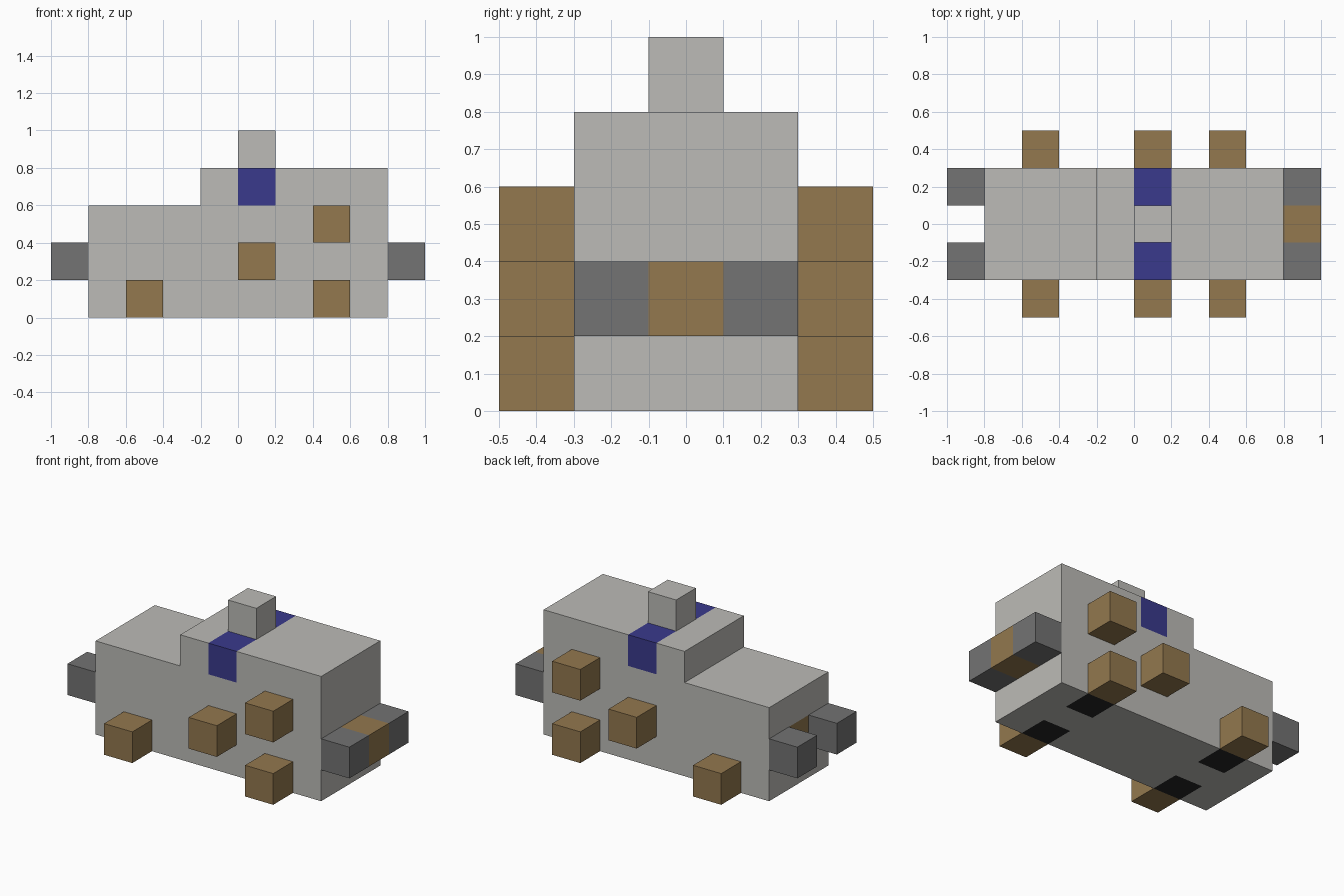
import bpy
import bmesh
from mathutils import Vector

if "Cube" in bpy.data.objects:
    bpy.data.objects.remove(bpy.data.objects["Cube"], do_unlink=True)

U = 0.2  # block size


def material(name, rgb):
    """Flat material from 8-bit display values, stored as linear."""
    linear = [((c / 255 + 0.055) / 1.055) ** 2.4 for c in rgb]
    mat = bpy.data.materials.new(name)
    mat.use_nodes = True
    mat.diffuse_color = (*linear, 1)
    mat.node_tree.nodes["Principled BSDF"].inputs["Base Color"].default_value = (*linear, 1)
    return mat


light_grey = material("light grey", (188, 187, 183))
dark_grey = material("dark grey", (115, 115, 115))
brown = material("brown", (147, 120, 78))
blue = material("blue", (58, 58, 140))
black = material("black", (37, 37, 37))


def finish(name, bm, mats):
    bmesh.ops.recalc_face_normals(bm, faces=bm.faces)
    mesh = bpy.data.meshes.new(name)
    bm.to_mesh(mesh)
    bm.free()
    for mat in mats:
        mesh.materials.append(mat)
    obj = bpy.data.objects.new(name, mesh)
    bpy.context.collection.objects.link(obj)
    return obj


def block(name, centre, mat):
    bm = bmesh.new()
    bmesh.ops.create_cube(bm, size=U)
    obj = finish(name, bm, [mat])
    obj.location = centre
    return obj


# Body: stepped side profile extruded across the width
bm = bmesh.new()
profile = [(-0.8, 0), (0.8, 0), (0.8, 0.8), (-0.2, 0.8), (-0.2, 0.6), (-0.8, 0.6)]
side = bm.faces.new([bm.verts.new((x, -0.3, z)) for x, z in profile])
new = bmesh.ops.extrude_face_region(bm, geom=[side])["geom"]
bmesh.ops.translate(bm, vec=(0, 0.6, 0),
                    verts=[v for v in new if isinstance(v, bmesh.types.BMVert)])
bmesh.ops.recalc_face_normals(bm, faces=bm.faces)

# Cut the body along the edges of its coloured panels
cuts = [(-0.6, -0.4, 0, 0.2, 0.4, 0.6), (-0.1, 0.1), (0.2, 0.4, 0.6)]
for axis, offsets in enumerate(cuts):
    normal = Vector([float(i == axis) for i in range(3)])
    for offset in offsets:
        bmesh.ops.bisect_plane(bm, geom=bm.verts[:] + bm.edges[:] + bm.faces[:],
                               plane_co=normal * offset, plane_no=normal)

# Panel colours: blue windows, black underside pads, brown end panel
bm.normal_update()
for face in bm.faces:
    x, y, z = face.calc_center_median()
    if z > 0.6 and 0 < x < U and abs(y) > 0.1:
        face.material_index = 1
    elif face.normal.z < -0.5 and 0.4 < abs(x) < 0.6 and abs(y) > 0.1:
        face.material_index = 2
    elif face.normal.x < -0.5 and x < -0.7 and abs(y) < 0.1 and 0.2 < z < 0.4:
        face.material_index = 3
finish("body", bm, [light_grey, blue, black, brown])

# Roof stack
block("roof_stack", (0.1, 0, 0.9), light_grey)

# Side blocks and end bumpers, mirrored across the width
side_blocks = {"rear_foot": (-0.5, 0.1), "front_foot": (0.5, 0.1),
               "middle_knob": (0.1, 0.3), "upper_knob": (0.5, 0.5)}
for label, s in (("right", -1), ("left", 1)):
    for part, (x, z) in side_blocks.items():
        block(f"{part}_{label}", (x, 0.4 * s, z), brown)
    for end, x in (("rear", -0.9), ("front", 0.9)):
        block(f"{end}_bumper_{label}", (x, U * s, 0.3), dark_grey)

# Coupling between the front bumpers
block("front_coupling", (0.9, 0, 0.3), brown)
